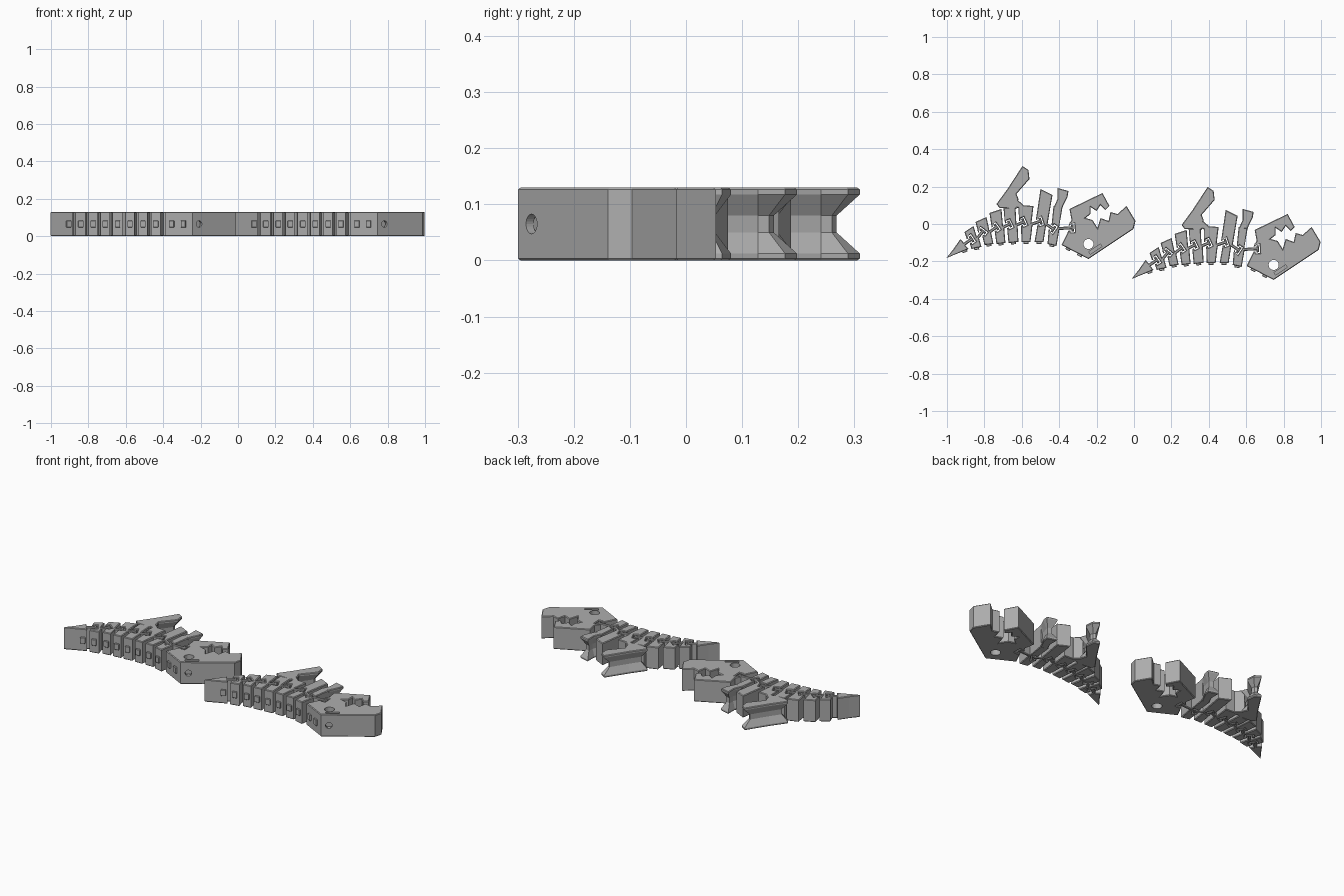
import bpy, bmesh, math
from mathutils import Vector as V

cube = bpy.data.objects.get("Cube")
if cube:
    bpy.data.objects.remove(cube)

UNIT = 187.0          # plan drawing units per scene unit
HEIGHT = 0.13
MID = HEIGHT / 2
EDGE = 0.7            # chamfer in drawing units

grey = bpy.data.materials.new("plain grey")
grey.use_nodes = True
grey.diffuse_color = (0.42, 0.42, 0.42, 1)
grey.node_tree.nodes["Principled BSDF"].inputs["Base Color"].default_value = grey.diffuse_color


def place(p, z):
    return V(((p.x - 134.5) / UNIT, p.y / UNIT, z))


def left_of(d):
    return V((-d.y, d.x))


def shrink(points, amount):
    """Mitred inset of a counter-clockwise outline."""
    out = []
    for i, p in enumerate(points):
        a = left_of((p - points[i - 1]).normalized())
        b = left_of((points[(i + 1) % len(points)] - p).normalized())
        out.append(p + (a + b) * (amount / max(0.3, 1 + a.dot(b))))
    return out


def stack(name, rings, offset):
    """Solid from matching outlines at rising heights: [(points, z), ...]."""
    bm = bmesh.new()
    loops = [[bm.verts.new(place(p, z)) for p in pts] for pts, z in rings]
    n = len(loops[0])
    for low, high in zip(loops, loops[1:]):
        for i in range(n):
            j = (i + 1) % n
            bm.faces.new((low[i], low[j], high[j], high[i]))
    bm.faces.new(loops[0][::-1])
    bm.faces.new(loops[-1])
    mesh = bpy.data.meshes.new(name)
    bm.to_mesh(mesh)
    bm.free()
    mesh.materials.append(grey)
    obj = bpy.data.objects.new(name, mesh)
    obj.location = offset
    bpy.context.collection.objects.link(obj)
    return obj


def slab(name, points, offset, bottom=0.0, top=HEIGHT, edge=EDGE):
    inner, c = shrink(points, edge), edge / UNIT
    return stack(name, [(inner, bottom), (points, bottom + c),
                        (points, top - c), (inner, top)], offset)


def spool(name, points, spine, waist, offset):
    """Limb with a deep groove round its waist, drawn in towards a spine line."""
    a, b = map(V, spine)
    points = [V(p) for p in points]

    def pulled(t):
        out = []
        for p in points:
            s = max(0, min(1, (p - a).dot(b - a) / (b - a).length_squared))
            out.append(p.lerp(a.lerp(b, s), t))
        return out
    edge = EDGE / UNIT
    inner = shrink(points, EDGE)
    lip, neck = 0.012, 0.05
    return stack(name, [(inner, 0), (points, edge), (points, lip), (pulled(waist), neck),
                        (pulled(waist), HEIGHT - neck), (points, HEIGHT - lip),
                        (points, HEIGHT - edge), (inner, HEIGHT)], offset)


def along(origin, d, pairs):
    return [origin + d * a + left_of(d) * b for a, b in pairs]


def tab(origin, d, gap):
    """T-shaped hook reaching into the next link."""
    s, e, h = gap + 2.8, gap + 5.2, 3.5
    return along(origin, d, [(0, -1.5), (s, -1.5), (s, -h), (e, -h),
                             (e, h), (s, h), (s, 1.5), (0, 1.5)])


def pocket(origin, d):
    lip, end, c = 1.8, 6.2, 4.5
    return along(origin, d, [(0, 2.5), (lip, 2.5), (lip, c), (end, c),
                             (end, -c), (lip, -c), (lip, -2.5), (0, -2.5)])


def bump(name, a, b, t, offset):
    """Small square peg on the belly edge from a to b."""
    d = (b - a).normalized()
    box = along(a.lerp(b, t), d, [(-2.5, -1.8), (2.5, -1.8), (2.5, 2), (-2.5, 2)])
    slab(name, box, offset, MID - 0.018, MID + 0.018, 0.4)


def cut(target, cutter):
    cutter.hide_render = True
    cutter.hide_viewport = True
    mod = target.modifiers.new(cutter.name, "BOOLEAN")
    mod.operation = "DIFFERENCE"
    mod.solver = "EXACT"
    mod.object = cutter


def disc(center, r, n=24):
    return [center + V((math.cos(k * math.tau / n), math.sin(k * math.tau / n))) * r
            for k in range(n)]


# Links from tail to neck: belly back, belly front, top front, top back, joint level
LINKS = [
    ((-53, -34), (-31, -25), (-39, -15), (-46, -25), 0.5),
    ((-28, -25), (-18, -23), (-26, -2), (-35, -8), 0.45),
    ((-15, -21), (-6, -20), (-13, 7), (-24, 2), 0.46),
    ((-3, -20), (6, -19), (2, 15), (-10, 11), 0.47),
    ((9, -19), (19, -18), (16, 17), (4, 16), 0.49),
    ((22, -18), (31, -18), (34, 18), (19, 19), 0.5),
    ((35, -18), (44, -18), (53, 29), (41, 35), 0.37),
    ((48, -20), (57, -22), (63, 17), (54, 18), 0.45),
]
NECK = V((69, -4))
JAWS = [(62, -21), (89, -35), (134, -5), (136, 3), (127, 18),
        (118, 10), (111, 12), (109, 3), (101, 6), (98, -4), (93, 4), (86, 6),
        (91, 10), (91, 17), (97, 13), (101, 19), (106, 14), (110, 18),
        (103, 31), (70, 15), (72, 4)]
LEG = [(17, 15), (19, 25), (17, 30), (30, 45), (29, 54), (23, 58), (8, 35), (-3, 20), (0, 16)]
ARM = [(54, 16), (63, 16), (64, 19), (68, 27), (69, 33), (58, 36), (58, 25)]


def creature(tag, offset):
    rows = [[V(p) for p in row[:4]] + [row[4]] for row in LINKS]
    backs = [bl.lerp(tl, f) for bl, br, tr, tl, f in rows] + [NECK]
    fronts = [br.lerp(tr, f) for bl, br, tr, tl, f in rows]
    steps = [backs[i + 1] - fronts[i] for i in range(len(rows))]

    # Tail tip and body links
    for i, (bl, br, tr, tl, f) in enumerate(rows):
        d = steps[i].normalized()
        outline = [bl, br] + tab(fronts[i], d, steps[i].length) + [tr, tl]
        if i:
            outline += pocket(backs[i], steps[i - 1].normalized())
        slab(f"{tag}_{'body_link' if i else 'tail_tip'}_{i}", outline, offset)
        bump(f"{tag}_belly_peg_{i}", bl, br, 0.5 if i else 0.82, offset)

    # Grooved limbs and the hip that joins the leg to its link
    spool(f"{tag}_leg", LEG, ((7, 23), (21, 45)), 0.6, offset)
    slab(f"{tag}_hip", [V(p) for p in ((14, 17), (24, 15), (24, 19), (17, 25))], offset)
    spool(f"{tag}_arm", ARM, ((59, 12), (62, 27)), 0.6, offset)

    # Head with toothed jaws
    outline = [V(p) for p in JAWS] + pocket(NECK, steps[-1].normalized())
    head = slab(f"{tag}_head", outline, offset)
    for k, t in enumerate((0.25, 0.68)):
        bump(f"{tag}_jaw_peg_{k}", outline[0], outline[1], t, offset)

    # Eye, cord slot and cord hole
    cut(head, slab(f"{tag}_eye_cutter", disc(V((89, -20)), 5), offset, -0.1, 0.3, 0))
    chin = (outline[2] - outline[1]).normalized()
    slot = along(V((96, -25)), chin, [(-7, -1.4), (7, -1.4), (7, 1.4), (-7, 1.4)])
    cut(head, slab(f"{tag}_slot_cutter", slot, offset, 0.045, 0.3, 0))
    hole = slab(f"{tag}_cord_cutter", disc(V((134.5, 0)), 3.3), offset, -0.03, 0.025, 0)
    hole.rotation_euler = V((chin.y, -chin.x, 0)).to_track_quat("Z", "Y").to_euler()
    hole.location = V(offset) + place(V((96, -31)), MID)
    cut(head, hole)


creature("first", (0, 0, 0))
creature("second", (0.99, -0.112, 0))
